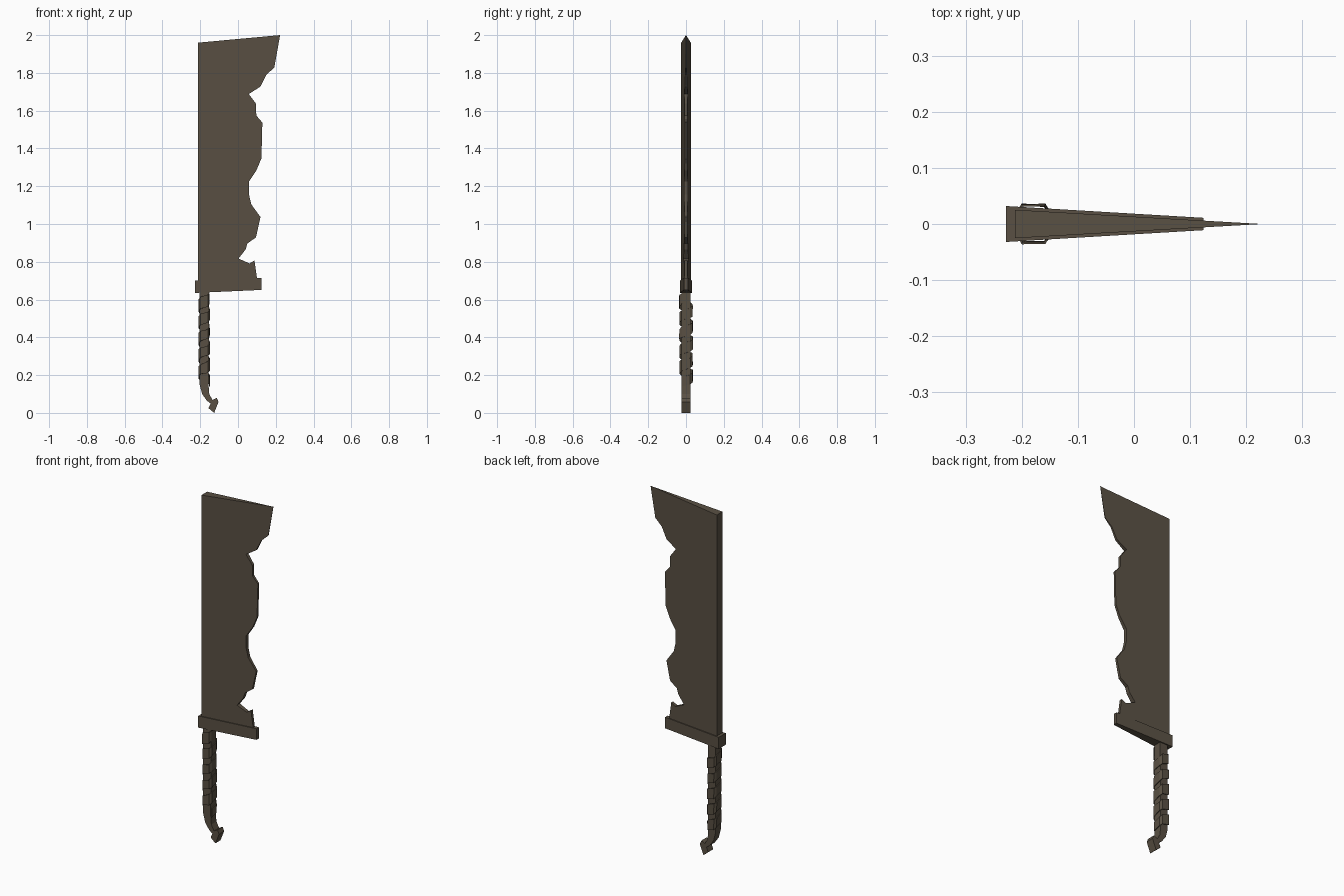
import bpy, bmesh, math, random

if "Cube" in bpy.data.objects:
    bpy.data.objects.remove(bpy.data.objects["Cube"])

random.seed(4)
steel = bpy.data.materials.new("dull brown iron")
steel.diffuse_color = (0.100, 0.080, 0.056, 1)
steel.use_nodes = True
steel.node_tree.nodes["Principled BSDF"].inputs["Base Color"].default_value = steel.diffuse_color


def finish(name, bm):
    bmesh.ops.recalc_face_normals(bm, faces=bm.faces)
    mesh = bpy.data.meshes.new(name)
    bm.to_mesh(mesh)
    bm.free()
    mesh.materials.append(steel)
    obj = bpy.data.objects.new(name, mesh)
    bpy.context.collection.objects.link(obj)
    return obj


def plate(name, outline, half_y):
    """Outline in x,z, given a half thickness that depends on x."""
    bm = bmesh.new()
    front = [bm.verts.new((x, -half_y(x), z)) for x, z in outline]
    back = [bm.verts.new((x, half_y(x), z)) for x, z in outline]
    caps = [bm.faces.new(front), bm.faces.new(back[::-1])]
    n = len(outline)
    for i in range(n):
        j = (i + 1) % n
        bm.faces.new((front[i], back[i], back[j], front[j]))
    bmesh.ops.recalc_face_normals(bm, faces=bm.faces)
    bmesh.ops.triangulate(bm, faces=caps)
    return finish(name, bm)


# Blade: thick spine tapering to a chipped cutting edge
plate("blade", [
    (-0.212, 0.68), (-0.212, 1.96), (0.223, 2.0), (0.192, 1.828),
    (0.15, 1.79), (0.118, 1.727), (0.057, 1.688), (0.095, 1.637),
    (0.097, 1.574), (0.129, 1.537), (0.124, 1.347), (0.097, 1.283),
    (0.058, 1.225), (0.058, 1.156), (0.071, 1.103), (0.119, 1.037),
    (0.095, 0.929), (0.05, 0.897), (0.04, 0.865), (0.003, 0.817),
    (0.061, 0.791), (0.087, 0.807), (0.104, 0.69)],
    lambda x: 0.0003 + 0.025 * (0.223 - x) / 0.435)

# Guard: slanted, tapering bar
plate("guard", [(-0.228, 0.635), (-0.228, 0.701), (0.124, 0.714), (0.124, 0.651)],
      lambda x: 0.011 + 0.021 * (0.124 - x) / 0.352)

# Handle: square grip ending in a hooked pommel
plate("handle", [
    (-0.203, 0.65), (-0.203, 0.15), (-0.19, 0.10), (-0.165, 0.065),
    (-0.145, 0.05), (-0.156, 0.025), (-0.126, 0.0), (-0.103, 0.058),
    (-0.113, 0.08), (-0.135, 0.068), (-0.152, 0.10), (-0.156, 0.15),
    (-0.153, 0.65)], lambda x: 0.023)

# Grip wrap: loose strip winding around the handle
section = [(1, -.65), (1, .65), (.7, 1), (-.7, 1), (-1, .65), (-1, -.65), (-.7, -1), (.7, -1)]
bm = bmesh.new()
turns, low, high = 5, 0.165, 0.605
rows = []
for i in range(turns * 8 + 1):
    sx, sy = section[i % 8]
    loose = random.uniform(0.93, 1.0)
    z = low + (high - low) * i / (turns * 8)
    x, y = -0.179 + 0.029 * sx * loose, 0.0345 * sy * loose
    w = random.uniform(0.024, 0.032)
    rows.append((bm.verts.new((x, y, z - w)), bm.verts.new((x, y, z + w))))
for a, b in zip(rows, rows[1:]):
    bm.faces.new((a[0], b[0], b[1], a[1]))
wrap = finish("grip_wrap", bm)
mod = wrap.modifiers.new("thickness", 'SOLIDIFY')
mod.thickness = 0.004
mod.offset = 0
